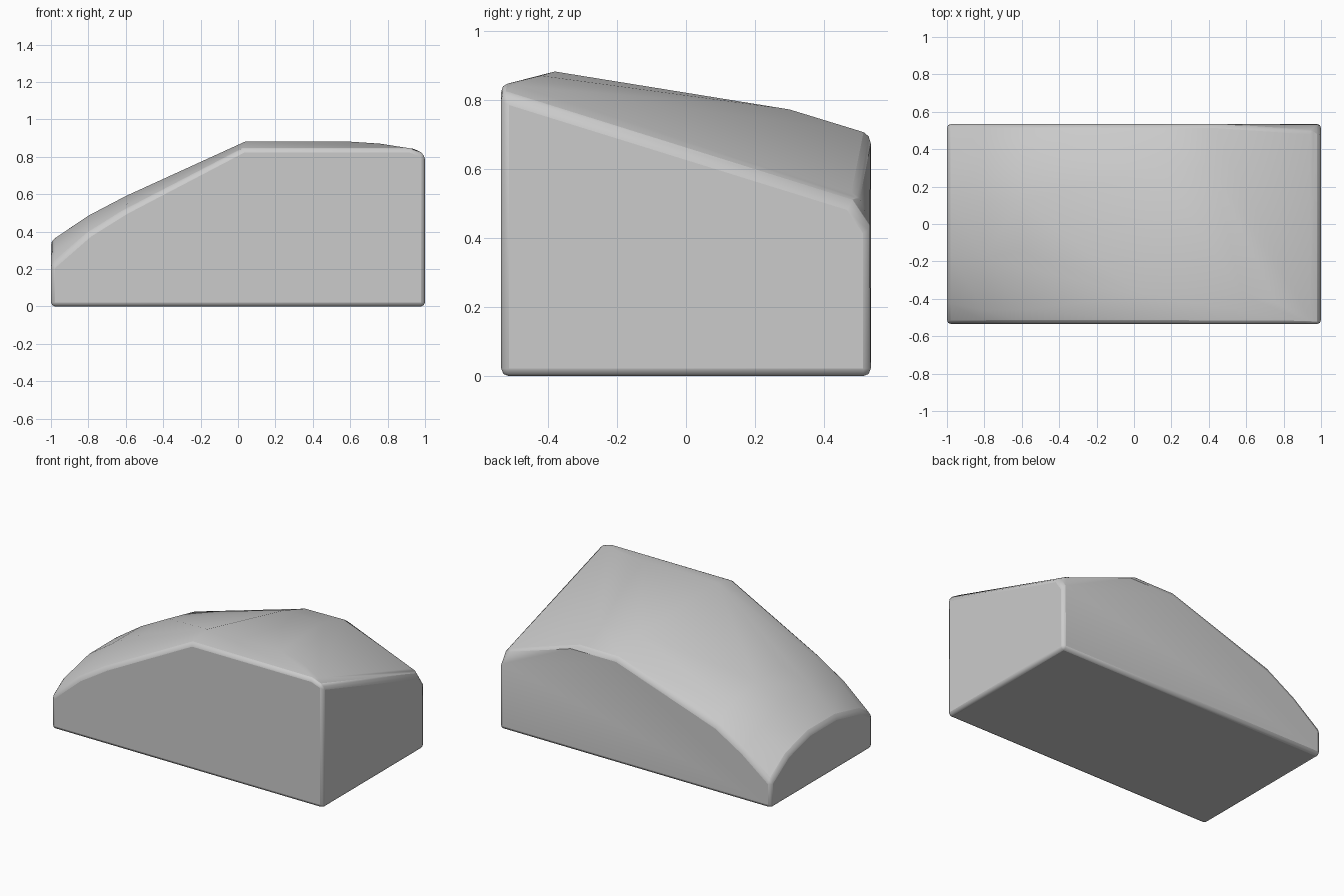
import bpy, bmesh, math

if "Cube" in bpy.data.objects:
    bpy.data.objects.remove(bpy.data.objects["Cube"])

# Base outline, standing on the floor
pts = [(x, y, 0) for x in (-1, 1) for y in (-0.535, 0.535)]

# Arched cross-sections along the falling left end: x -> (y, z)
arches = {
    -1.0: [(-0.535, 0.215), (-0.42, 0.29), (-0.16, 0.35), (0.12, 0.35), (0.35, 0.29), (0.535, 0.17)],
    -0.8: [(-0.535, 0.39), (-0.46, 0.43), (-0.18, 0.485), (0.12, 0.485), (0.37, 0.42), (0.535, 0.325)],
    -0.6: [(-0.535, 0.515), (-0.46, 0.545), (-0.15, 0.59), (0.12, 0.59), (0.4, 0.53), (0.535, 0.445)],
}
pts += [(x, y, z) for x, arch in arches.items() for y, z in arch]

# Roof: front edge, ridge, back edge and falling right shoulder
pts += [(0.03, -0.535, 0.845), (0.92, -0.535, 0.845)]
pts += [(0.04, -0.38, 0.882), (0.58, -0.38, 0.882), (0.76, -0.42, 0.87)]
pts += [(0.13, 0.3, 0.772), (0.42, 0.3, 0.772)]
pts += [(0.15, 0.535, 0.7), (0.42, 0.535, 0.7)]
pts += [(0.94, -0.5, 0.842), (0.94, 0.5, 0.525)]
pts += [(1, -0.535, 0.815), (1, 0.48, 0.5), (1, 0.535, 0.42)]

# Solid body wrapped around the sections
bm = bmesh.new()
for p in pts:
    bm.verts.new(p)
res = bmesh.ops.convex_hull(bm, input=bm.verts[:])
loose = {g for g in res["geom_interior"] + res["geom_unused"] if isinstance(g, bmesh.types.BMVert)}
bmesh.ops.delete(bm, geom=[v for v in loose if v.is_valid], context='VERTS')
bmesh.ops.dissolve_limit(bm, angle_limit=math.radians(1), verts=bm.verts[:], edges=bm.edges[:])
bmesh.ops.recalc_face_normals(bm, faces=bm.faces[:])
mesh = bpy.data.meshes.new("block_body")
bm.to_mesh(mesh)
bm.free()
body = bpy.data.objects.new("block_body", mesh)
bpy.context.collection.objects.link(body)

# Softened corners and smooth shading
bevel = body.modifiers.new("soft_edges", 'BEVEL')
bevel.width = 0.022
bevel.segments = 2
bevel.limit_method = 'ANGLE'
bevel.angle_limit = math.radians(40)
bpy.context.view_layer.objects.active = body
body.select_set(True)
bpy.ops.object.shade_smooth_by_angle(angle=math.radians(30))
